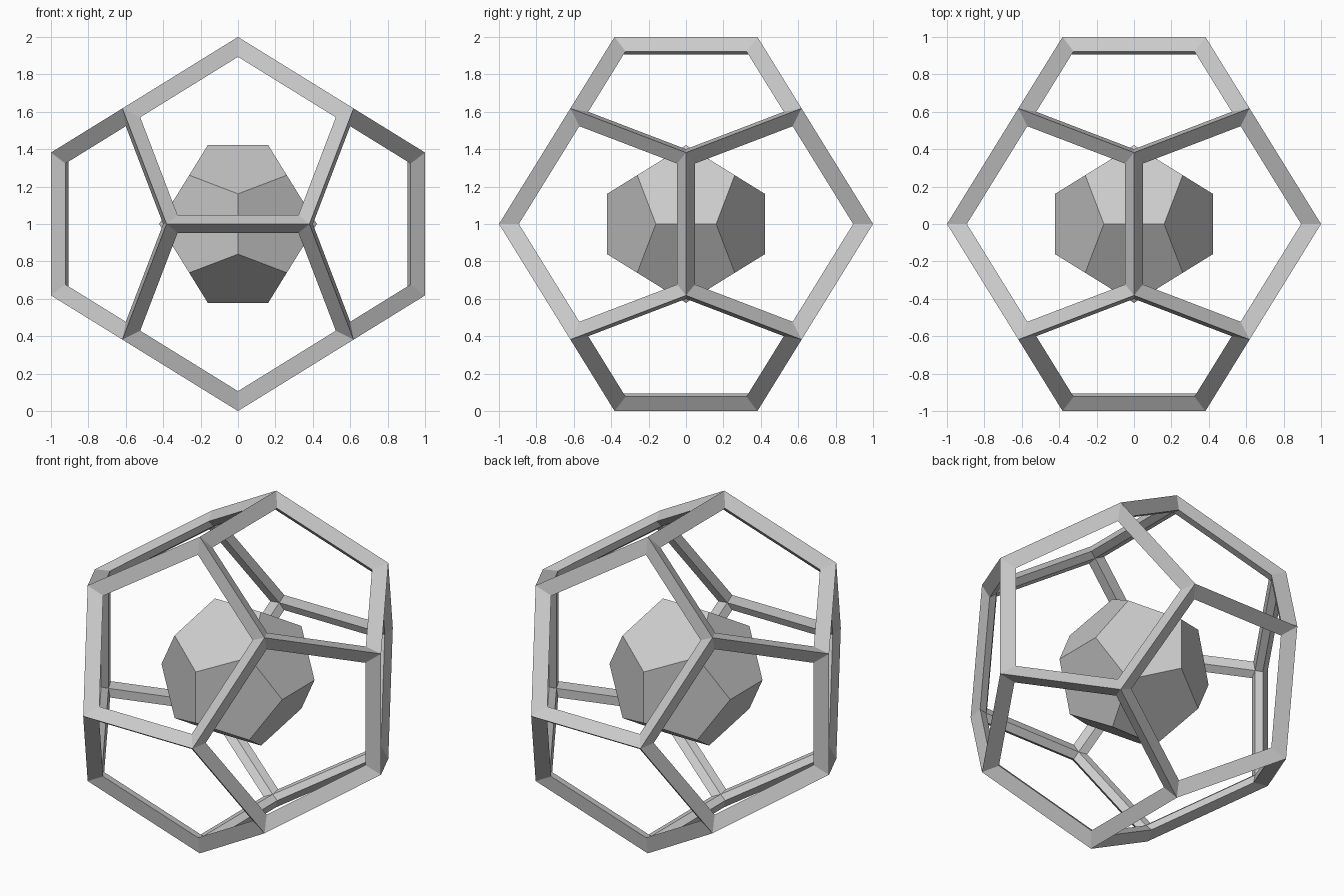
import bpy, math
from mathutils import Vector, Matrix

if "Cube" in bpy.data.objects:
    bpy.data.objects.remove(bpy.data.objects["Cube"])

G = (3 - math.sqrt(5)) / 2          # short coordinate, 0.382
A = (math.sqrt(5) - 1) / 2          # cube coordinate, 0.618
S = (1, -1)


def cyclic(p, q):
    """All cyclic arrangements of (p, 0, q) with every sign."""
    out = []
    for a in S:
        for b in S:
            v = (a * p, 0, b * q)
            out += [Vector(v[k:] + v[:k]) for k in range(3)]
    return out


# Dodecahedron with half extent 1: corners, then pentagons found by face normal
corners = [Vector((x * A, y * A, z * A)) for x in S for y in S for z in S]
corners += [Vector((v.y, v.x, v.z)) for v in cyclic(G, 1)]
normals = [v.normalized() for v in cyclic(A, 1)]
pentagons = []
for n in normals:
    top = max(v.dot(n) for v in corners)
    ids = [i for i, v in enumerate(corners) if v.dot(n) > top - 1e-3]
    u = (corners[ids[0]] - n * top).normalized()
    w = n.cross(u)
    ids.sort(key=lambda i: math.atan2(corners[i].dot(w), corners[i].dot(u)))
    pentagons.append((n, top, ids))


def make(name, verts, faces, turn=0.0):
    me = bpy.data.meshes.new(name)
    me.from_pydata(verts, [], faces)
    me.transform(Matrix.Translation((0, 0, 1)) @ Matrix.Rotation(turn, 4, 'Z'))
    me.update()
    ob = bpy.data.objects.new(name, me)
    bpy.context.collection.objects.link(ob)
    return ob


# Outer frame: four-sided struts between outer edge, inset rings and inner edge
INNER, INSET = 0.905, 0.846
verts = corners + [v * INNER for v in corners]
faces = []
for n, top, ids in pentagons:
    base = len(verts)
    centre = n * top
    sink = n * top * (1 - INNER) / 2
    verts += [centre + (corners[i] - centre) * INSET - sink for i in ids]
    for k in range(5):
        j = (k + 1) % 5
        faces.append((ids[k], ids[j], base + j, base + k))
        faces.append((base + k, base + j, ids[j] + 20, ids[k] + 20))
make("outer_frame", verts, faces)

# Solid core: small dodecahedron turned a quarter turn
make("inner_core", [v * 0.422 for v in corners], [p[2] for p in pentagons], math.pi / 2)
